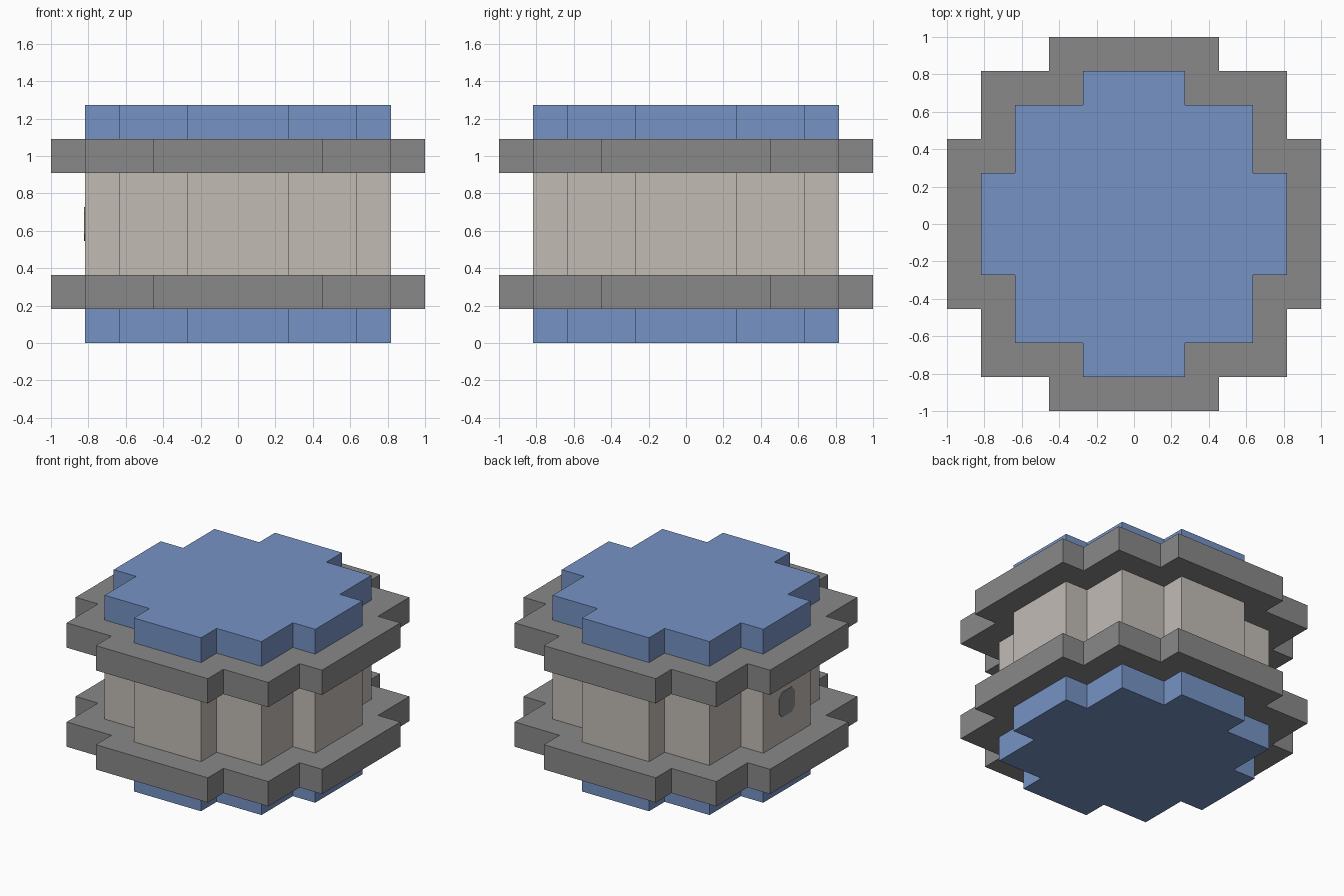
import bpy, bmesh
from math import pi
from mathutils import Matrix, Vector

cube = bpy.data.objects.get("Cube")
if cube:
    bpy.data.objects.remove(cube, do_unlink=True)

U = 2 / 11  # one block of the stepped grid


def material(name, rgb):
    mat = bpy.data.materials.new(name)
    mat.use_nodes = True
    mat.diffuse_color = (*rgb, 1)
    mat.node_tree.nodes["Principled BSDF"].inputs["Base Color"].default_value = (*rgb, 1)
    return mat


blue = material("soft blue", (0.18, 0.29, 0.56))
grey = material("mid grey", (0.25, 0.25, 0.25))
beige = material("warm beige", (0.54, 0.5, 0.46))


def prism(name, outline, height, mat, matrix):
    """Extrude a flat outline upwards, then place it."""
    bm = bmesh.new()
    face = bm.faces.new([bm.verts.new((x, y, 0)) for x, y in outline])
    top = bmesh.ops.extrude_face_region(bm, geom=[face])["geom"]
    bmesh.ops.translate(bm, vec=(0, 0, height),
                        verts=[v for v in top if isinstance(v, bmesh.types.BMVert)])
    bmesh.ops.recalc_face_normals(bm, faces=bm.faces)
    bm.transform(matrix)
    mesh = bpy.data.meshes.new(name)
    bm.to_mesh(mesh)
    bm.free()
    mesh.materials.append(mat)
    obj = bpy.data.objects.new(name, mesh)
    bpy.context.collection.objects.link(obj)
    return obj


def around(quarter):
    """Repeat a quarter outline four times about the centre."""
    return [(Matrix.Rotation(i * pi / 2, 2) @ Vector(p))[:] for i in range(4) for p in quarter]


def stepped(outer, middle, arm):
    return around([(outer, arm), (middle, arm), (middle, middle),
                   (arm, middle), (arm, outer)])


narrow = stepped(4.5 * U, 3.5 * U, 1.5 * U)
wide = stepped(5.5 * U, 4.5 * U, 2.5 * U)

# Stacked layers: name, outline, height in blocks, colour
z = 0
for name, outline, blocks, mat in [
    ("bottom_cap", narrow, 1, blue),
    ("lower_rim", wide, 1, grey),
    ("body", narrow, 3, beige),
    ("upper_rim", wide, 1, grey),
    ("top_cap", narrow, 1, blue),
]:
    prism(name, outline, blocks * U, mat, Matrix.Translation((0, 0, z)))
    z += blocks * U

# Small chamfered plate on the -x wall
half, cut = U / 2, 0.055
prism("side_plate", around([(half, cut), (cut, half)]), 0.004, grey,
      Matrix.Translation((-4.5 * U, 0, z / 2)) @ Matrix.Rotation(-pi / 2, 4, "Y"))
